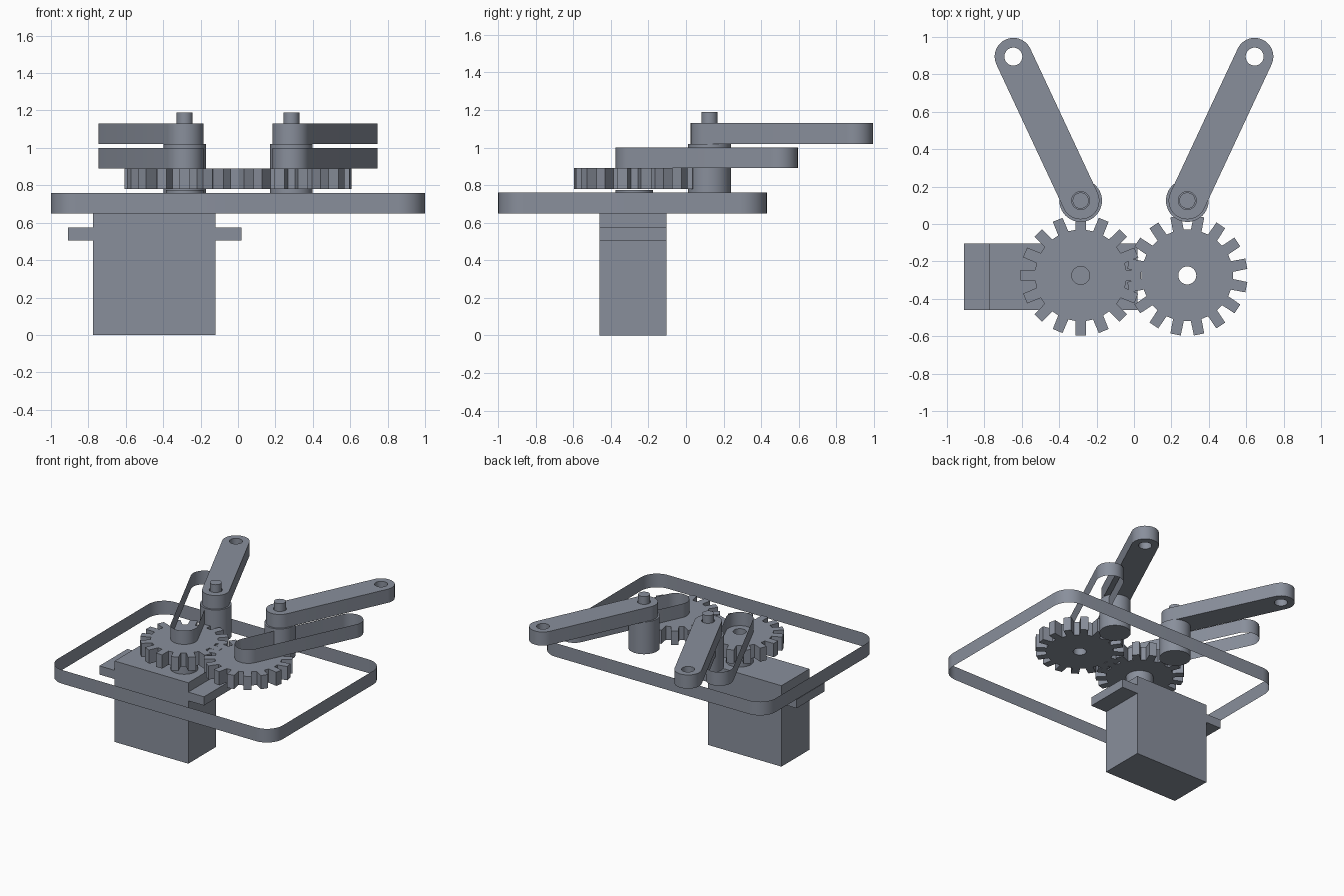
import bpy, bmesh, math
from mathutils import Vector

if "Cube" in bpy.data.objects:
    bpy.data.objects.remove(bpy.data.objects["Cube"], do_unlink=True)

grey = bpy.data.materials.new("slate_grey")
grey.use_nodes = True
COLOUR = (0.25, 0.275, 0.33, 1)
grey.diffuse_color = COLOUR
grey.node_tree.nodes["Principled BSDF"].inputs["Base Color"].default_value = COLOUR


def arc(cx, cy, r, start, end, n):
    """Points along an arc, angles in degrees."""
    angles = [math.radians(start + (end - start) * i / n) for i in range(n + 1)]
    return [(cx + r * math.cos(a), cy + r * math.sin(a)) for a in angles]


def circle(cx, cy, r, n=40):
    return arc(cx, cy, r, 0, 360, n)[:-1]


def prism(name, loops, z0, z1, capped=True):
    """Extrude an outline (with hole loops) upward, or just its side wall."""
    bm = bmesh.new()
    for loop in loops:
        verts = [bm.verts.new((x, y, z0)) for x, y in loop]
        for a, b in zip(verts, verts[1:] + verts[:1]):
            bm.edges.new((a, b))
    if capped:
        if len(loops) == 1:
            bm.faces.new(bm.verts[:])
        else:
            bmesh.ops.triangle_fill(bm, use_beauty=True, edges=bm.edges[:], normal=(0, 0, 1))
        res = bmesh.ops.extrude_face_region(bm, geom=bm.faces[:], use_keep_orig=True)
    else:
        res = bmesh.ops.extrude_edge_only(bm, edges=bm.edges[:])
    top = [g for g in res["geom"] if isinstance(g, bmesh.types.BMVert)]
    bmesh.ops.translate(bm, verts=top, vec=Vector((0, 0, z1 - z0)))
    bmesh.ops.recalc_face_normals(bm, faces=bm.faces[:])
    mesh = bpy.data.meshes.new(name)
    bm.to_mesh(mesh)
    bm.free()
    mesh.materials.append(grey)
    ob = bpy.data.objects.new(name, mesh)
    bpy.context.collection.objects.link(ob)
    bpy.ops.object.select_all(action='DESELECT')
    ob.select_set(True)
    bpy.context.view_layer.objects.active = ob
    bpy.ops.object.shade_smooth_by_angle(angle=math.radians(25))
    return ob


def rectangle(x0, x1, y0, y1):
    return [(x0, y0), (x1, y0), (x1, y1), (x0, y1)]


def rounded_rectangle(x0, x1, y0, y1, r):
    corners = [(x1 - r, y1 - r), (x0 + r, y1 - r), (x0 + r, y0 + r), (x1 - r, y0 + r)]
    return [p for i, (x, y) in enumerate(corners)
            for p in arc(x, y, r, 90 * i, 90 * i + 90, 10)]


def link_outline(a, b, r):
    """Bar with round ends centred on a and b."""
    d = math.degrees(math.atan2(b[1] - a[1], b[0] - a[0]))
    return arc(*b, r, d - 90, d + 90, 20) + arc(*a, r, d + 90, d + 270, 20)


def gear_outline(cx, cy, root, tip, teeth, phase):
    pts = []
    step = 360 / teeth
    for i in range(teeth):
        mid = phase + i * step
        for r, off in ((root, -6.8), (tip, -5), (tip, 5), (root, 6.8)):
            a = math.radians(mid + off)
            pts.append((cx + r * math.cos(a), cy + r * math.sin(a)))
    return pts


# Base rim: an open wall with rounded corners
prism("base_rim", [rounded_rectangle(-1, 1, -1, 0.43, 0.14)], 0.65, 0.76, capped=False)

# Motor body, its mounting tabs and its output shaft
prism("motor_body", [rectangle(-0.775, -0.12, -0.46, -0.105)], 0, 0.65)
prism("motor_tab_right", [rectangle(-0.91, -0.775, -0.46, -0.105)], 0.505, 0.575)
prism("motor_tab_left", [rectangle(-0.12, 0.02, -0.46, -0.105)], 0.505, 0.575)
prism("motor_shaft", [circle(-0.285, -0.275, 0.1)], 0.65, 0.775)

GEAR_Y, POST_Y = -0.275, 0.125
for side, s in (("right", -1), ("left", 1)):
    x, far_x = s * 0.285, s * 0.645
    # Meshing gear, its teeth offset by half a step on one side
    phase = 0 if s < 0 else 11.25
    prism("gear_" + side, [gear_outline(x, GEAR_Y, 0.245, 0.323, 16, phase),
                           circle(x, GEAR_Y, 0.048)], 0.78, 0.89)
    # Lower link: an open wall
    prism("lower_link_" + side, [link_outline((x, GEAR_Y), (far_x, 0.495), 0.1)],
          0.89, 1.0, capped=False)
    # Pivot post with a thin pin
    prism("post_" + side, [circle(x, POST_Y, 0.114)], 0.76, 1.02)
    prism("pin_" + side, [circle(x, POST_Y, 0.043)], 1.02, 1.19)
    # Upper link with a hole at each end
    prism("upper_link_" + side, [link_outline((x, POST_Y), (far_x, 0.895), 0.1),
                                 circle(x, POST_Y, 0.048),
                                 circle(far_x, 0.895, 0.048)], 1.02, 1.13)
